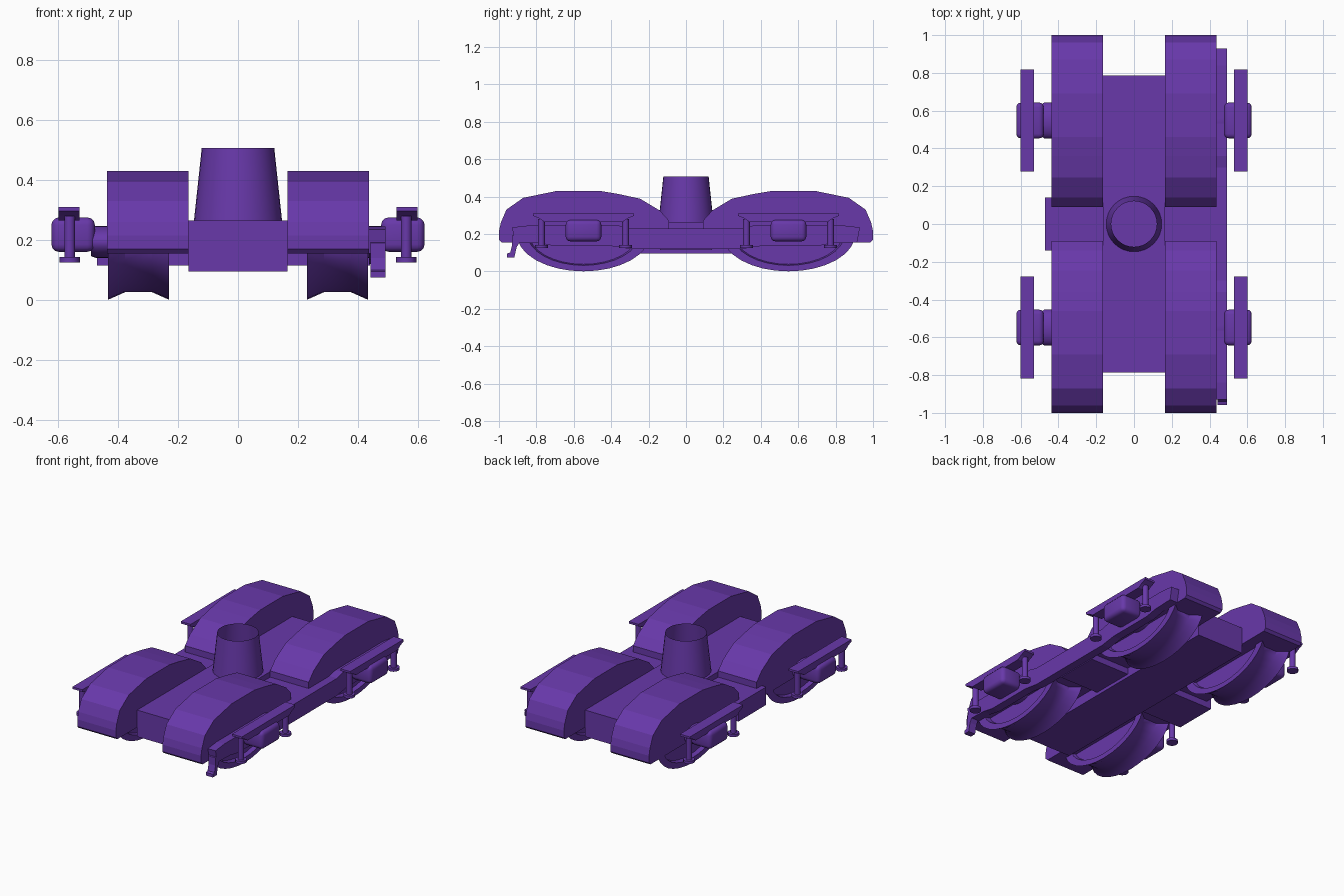
import bpy, bmesh, math
from mathutils import Matrix, Vector

if "Cube" in bpy.data.objects:
    bpy.data.objects.remove(bpy.data.objects["Cube"])

purple = bpy.data.materials.new("purple")
purple.diffuse_color = (0.138, 0.040, 0.40, 1)
purple.use_nodes = True
purple.node_tree.nodes["Principled BSDF"].inputs["Base Color"].default_value = purple.diffuse_color

AXLE_Y, AXLE_Z, SQUASH = 0.548, 0.2, 0.56


def finish(name, bm, smooth=False):
    bmesh.ops.recalc_face_normals(bm, faces=bm.faces)
    me = bpy.data.meshes.new(name)
    bm.to_mesh(me)
    bm.free()
    ob = bpy.data.objects.new(name, me)
    bpy.context.collection.objects.link(ob)
    me.materials.append(purple)
    if smooth:
        bpy.ops.object.select_all(action='DESELECT')
        ob.select_set(True)
        bpy.context.view_layer.objects.active = ob
        bpy.ops.object.shade_smooth_by_angle(angle=math.radians(35))
    return ob


def box(name, x0, x1, y0, y1, z0, z1, bevel=0):
    bm = bmesh.new()
    bmesh.ops.create_cube(bm, size=1)
    for v in bm.verts:
        v.co = Vector(((x0 + x1) / 2 + v.co.x * (x1 - x0),
                       (y0 + y1) / 2 + v.co.y * (y1 - y0),
                       (z0 + z1) / 2 + v.co.z * (z1 - z0)))
    if bevel:
        bmesh.ops.bevel(bm, geom=bm.edges[:], offset=bevel, segments=3,
                        profile=0.5, affect='EDGES')
    return finish(name, bm, bevel > 0)


def extrude_x(name, yz, x0, x1):
    """Side profile of (y, z) points extruded along x."""
    bm = bmesh.new()
    f = bm.faces.new([bm.verts.new((x0, y, z)) for y, z in yz])
    r = bmesh.ops.extrude_face_region(bm, geom=[f])
    verts = [e for e in r['geom'] if isinstance(e, bmesh.types.BMVert)]
    bmesh.ops.translate(bm, verts=verts, vec=(x1 - x0, 0, 0))
    return finish(name, bm)


def lathe_x(name, prof, y, z, n=32, close=False):
    """(x, radius) profile spun about the x direction, flattened in z."""
    bm = bmesh.new()
    rings = []
    for x, r in prof:
        rings.append([bm.verts.new((x, y + r * math.cos(2 * math.pi * i / n),
                                    z + SQUASH * r * math.sin(2 * math.pi * i / n)))
                      for i in range(n)])
    for a, b in zip(rings, rings[1:]):
        for i in range(n):
            j = (i + 1) % n
            bm.faces.new((a[i], a[j], b[j], b[i]))
    bm.faces.new(rings[0])
    bm.faces.new(rings[-1])
    return finish(name, bm, True)


def post(name, x, y, z0, z1, r, n=12):
    bm = bmesh.new()
    bmesh.ops.create_cone(bm, cap_ends=True, segments=n, radius1=r, radius2=r,
                          depth=z1 - z0,
                          matrix=Matrix.Translation((x, y, (z0 + z1) / 2)))
    return finish(name, bm, True)


# centre beam and the cross plate between the wheel covers
box("centre_beam", -0.165, 0.165, -0.785, 0.785, 0.095, 0.265)
box("cross_plate", -0.47, 0.44, -0.14, 0.14, 0.115, 0.23)

# hollow tapered pivot
bm = bmesh.new()
bmesh.ops.create_cone(bm, cap_ends=False, segments=32, radius1=0.147, radius2=0.121,
                      depth=0.242, matrix=Matrix.Translation((0, 0, 0.386)))
finish("pivot_cone", bm, True)

cover = [(0.09, 0.155), (0.09, 0.27), (0.14, 0.325), (0.245, 0.388), (0.36, 0.413),
         (0.46, 0.43), (0.69, 0.43), (0.87, 0.393), (0.96, 0.33), (0.99, 0.26),
         (1.0, 0.215), (1.0, 0.17), (0.985, 0.155)]
wheel = [(0.25, 0.10), (0.25, 0.29), (0.23, 0.30), (0.23, 0.357), (0.287, 0.312),
         (0.377, 0.312), (0.434, 0.357), (0.434, 0.30), (0.405, 0.29), (0.405, 0.10)]
spring = [(-0.27, 0.31), (0.27, 0.31), (0.27, 0.297), (0.235, 0.282),
          (0.21, 0.265), (-0.21, 0.265), (-0.235, 0.282), (-0.27, 0.297)]

for sy in (-1, 1):
    cy = sy * AXLE_Y
    lathe_x("axle", [(-0.42, 0.05), (0.42, 0.05)], cy, AXLE_Z, 16)
    for sx in (-1, 1):
        # wheel cover and flanged wheel
        extrude_x("wheel_cover", [(sy * y, z) for y, z in cover], sx * 0.165, sx * 0.438)
        lathe_x("wheel", [(sx * x, r) for x, r in wheel], cy, AXLE_Z)
        # axle hub and rounded axle box
        lathe_x("axle_hub", [(sx * 0.40, 0.095), (sx * 0.475, 0.095), (sx * 0.49, 0.085)],
                cy, 0.193, 24)
        xa, xb = sorted((sx * 0.478, sx * 0.623))
        box("axle_box", xa, xb, cy - 0.095, cy + 0.095, 0.16, 0.275, 0.025)
        # leaf spring with two hanger pins
        extrude_x("leaf_spring", [(cy + y, z) for y, z in spring], sx * 0.53, sx * 0.60)
        for dy in (-0.225, 0.225):
            post("hanger_pin", sx * 0.562, cy + dy, 0.13, 0.28, 0.018)
            post("pin_head", sx * 0.562, cy + dy, 0.125, 0.142, 0.034)

# side rail on the right only, with its front hook
half = [(0.93, 0.235), (0.915, 0.155), (0.78, 0.15), (0.70, 0.135),
        (0.40, 0.135), (0.30, 0.12)]
top = [(-0.30, 0.23), (0.30, 0.23), (0.36, 0.245), (0.84, 0.245)]
rail = top + half + [(-y, z) for y, z in reversed(half)] + [(-0.84, 0.245), (-0.36, 0.245)]
extrude_x("side_rail", rail, 0.438, 0.492)
extrude_x("rail_hook", [(-0.89, 0.20), (-0.93, 0.19), (-0.93, 0.14), (-0.94, 0.10),
                        (-0.957, 0.095), (-0.957, 0.075), (-0.918, 0.075),
                        (-0.905, 0.13), (-0.89, 0.155)], 0.443, 0.492)
